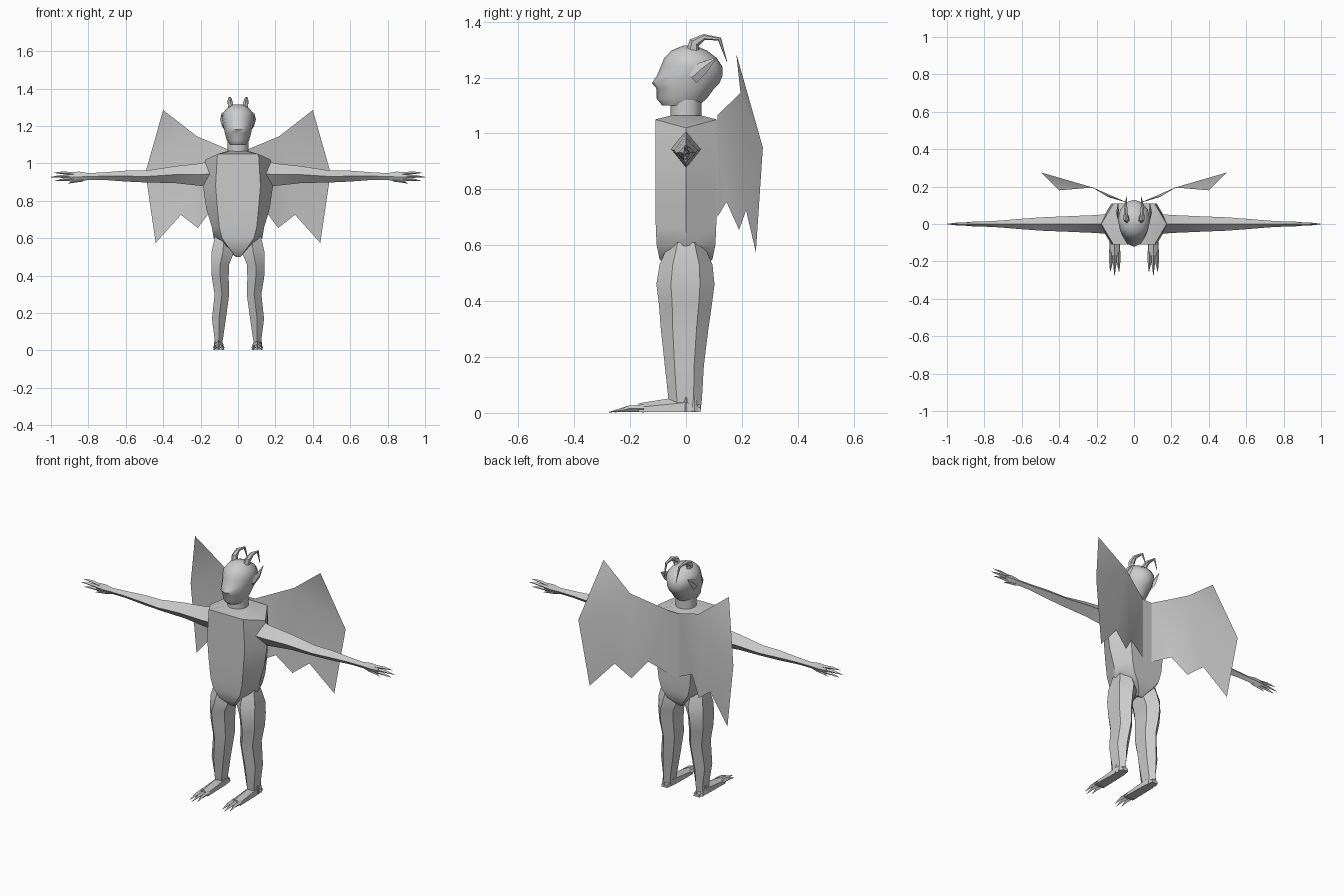
import bpy, bmesh, math
from mathutils import Vector

def make(name, verts, faces, mirror=False, smooth=35, fix=True):
    me = bpy.data.meshes.new(name)
    bm = bmesh.new()
    vs = [bm.verts.new(v) for v in verts]
    for f in faces:
        bm.faces.new([vs[i] for i in f])
    if fix:
        bmesh.ops.recalc_face_normals(bm, faces=bm.faces)
    bm.to_mesh(me)
    bm.free()
    ob = bpy.data.objects.new(name, me)
    bpy.context.collection.objects.link(ob)
    if mirror:
        m = ob.modifiers.new("Mirror", 'MIRROR')
        m.use_clip = False
        m.merge_threshold = 0.0001
    bpy.ops.object.select_all(action='DESELECT')
    bpy.context.view_layer.objects.active = ob
    ob.select_set(True)
    if smooth:
        bpy.ops.object.shade_smooth_by_angle(angle=math.radians(smooth))
    return ob

def loft(name, rings, **kw):
    n = len(rings[0])
    verts = [p for r in rings for p in r]
    faces = [list(range(n)), list(range(len(verts) - n, len(verts)))]
    for k in range(len(rings) - 1):
        for i in range(n):
            j = (i + 1) % n
            faces.append([k*n + i, k*n + j, (k+1)*n + j, (k+1)*n + i])
    return make(name, verts, faces, **kw)

def tube(name, pts, u, v=None, n=6, **kw):
    """pts: (x, y, z, radius along u, radius along v); v None = follow the path"""
    u = Vector(u)
    rings = []
    for k, p in enumerate(pts):
        w = v
        if w is None:
            t = Vector(pts[min(k+1, len(pts)-1)][:3]) - Vector(pts[max(k-1, 0)][:3])
            w = u.cross(t).normalized()
        w = Vector(w)
        rings.append([Vector(p[:3]) + u*p[3]*math.cos(a) + w*p[4]*math.sin(a)
                      for a in (2*math.pi*(i/n) + math.pi/2 for i in range(n))])
    return loft(name, rings, **kw)

X, Y, Z = (1, 0, 0), (0, 1, 0), (0, 0, 1)

# Torso: six-sided, wide at the chest, narrowing to the crotch
def hexring(z, ow, fw, d, zo=None):
    zo = z if zo is None else zo
    return [(ow, 0, zo), (fw, d, z), (-fw, d, z), (-ow, 0, zo), (-fw, -d, z), (fw, -d, z)]

loft("torso", [hexring(0.50, .02, .012, .05, .53), hexring(0.55, .10, .05, .095, .58),
               hexring(0.60, .13, .085, .105), hexring(0.66, .14, .10, .108),
               hexring(0.76, .17, .11, .11), hexring(0.88, .187, .12, .11),
               hexring(1.05, .175, .11, .11, 1.02), hexring(1.065, .06, .045, .05)])

# Neck
tube("neck", [(0, 0, 1.05, .056, .056), (0, 0, 1.12, .056, .056)], X, Y, n=12)

# Head: z, front y, back y, half width
head = [(1.10, -.085, .045, .045), (1.125, -.105, .075, .060), (1.16, -.105, .10, .070),
        (1.18, -.122, .12, .074), (1.205, -.105, .13, .080), (1.24, -.090, .13, .086),
        (1.27, -.078, .11, .080), (1.297, -.052, .075, .058), (1.314, -.01, .035, .025)]
tube("head", [(0, (f+b)/2, z, w, (b-f)/2) for z, f, b, w in head], X, Y, n=12, smooth=50)

# Horns curling back, and pointed ears
tube("horn", [(.035, .025, 1.29, .018, .024), (.042, .03, 1.325, .015, .02),
              (.045, .065, 1.345, .011, .011), (.042, .12, 1.338, .006, .007),
              (.038, .147, 1.255, .001, .001)], X, n=6, mirror=True)
tube("ear", [(.074, .02, 1.20, .012, .026), (.088, .06, 1.235, .008, .022),
             (.085, .11, 1.272, .001, .001)], X, n=4, mirror=True)

# Arms: diamond section tapering to the wrist and palm
tube("arm", [(.13, 0, .945, .055, .075), (.20, 0, .94, .048, .06), (.34, 0, .94, .042, .045),
             (.49, 0, .93, .036, .032), (.60, 0, .932, .028, .029), (.72, 0, .932, .018, .02),
             (.80, 0, .93, .014, .018), (.85, 0, .928, .014, .028), (.90, 0, .928, .009, .024)],
     Y, Z, n=4, mirror=True, smooth=25)

# Fingers and thumb: base x, base z, tip x, tip z
for i, (bx, bz, tx, tz) in enumerate([(.88, .943, .985, .950), (.89, .929, 1.0, .927),
                                      (.88, .915, .98, .906), (.83, .912, .91, .893)]):
    tube(f"finger_{i+1}", [(bx, 0, bz, .008, .009), ((bx+tx)/2, 0, (bz+tz)/2 + .003, .008, .008),
                           (tx, 0, tz, .001, .001)], Y, Z, n=4, mirror=True)

# Legs: ridge at front and back
tube("leg", [(.075, 0, .61, .055, .06), (.08, 0, .53, .070, .095), (.095, -.002, .46, .055, .104),
             (.095, -.002, .39, .052, .095), (.086, -.005, .30, .045, .085),
             (.102, -.006, .17, .043, .07), (.103, -.003, .05, .024, .06),
             (.103, -.003, .005, .026, .055)], X, Y, n=6, mirror=True)

# Feet: flat sole, sloping instep
def footring(y, w, h):
    return [(.103-w, y, .004), (.103+w, y, .004), (.103+w*.9, y, h*.6),
            (.103, y, h), (.103-w*.9, y, h*.6)]
loft("foot", [footring(.052, .018, .03), footring(0, .026, .062), footring(-.07, .028, .05),
              footring(-.17, .030, .034)], mirror=True)

# Toe claws
for i, (bx, tx, ty) in enumerate([(.083, .08, -.255), (.103, .104, -.275), (.123, .127, -.255)]):
    tube(f"toe_{i+1}", [(bx, -.15, .016, .011, .014), (bx, -.205, .015, .010, .011),
                        (tx, ty, .003, .001, .001)], X, Z, n=4, mirror=True)

# Heel spurs
for i, y in enumerate((.0, .03)):
    tube(f"heel_spur_{i+1}", [(.122, y, .005, .010, .015), (.122, y, .075, .001, .001)],
         X, Y, n=4, mirror=True)

# Wings: thin sheets with a scalloped lower edge, joined by a strip on the back
wing = [(.03, .112, 1.065), (.22, .195, 1.145), (.40, .18, 1.285), (.495, .275, .95),
        (.44, .25, .575), (.305, .215, .725), (.215, .19, .655), (.14, .145, .755),
        (.03, .112, .70)]
make("wing", wing, [(0, 1, 7, 8), (1, 6, 7), (1, 5, 6), (1, 3, 5), (1, 2, 3), (3, 4, 5)],
     mirror=True, smooth=40)
make("wing_strip", [(-.03, .112, 1.065), (.03, .112, 1.065), (.03, .112, .70), (-.03, .112, .70)],
     [(0, 1, 2, 3)], smooth=0)
